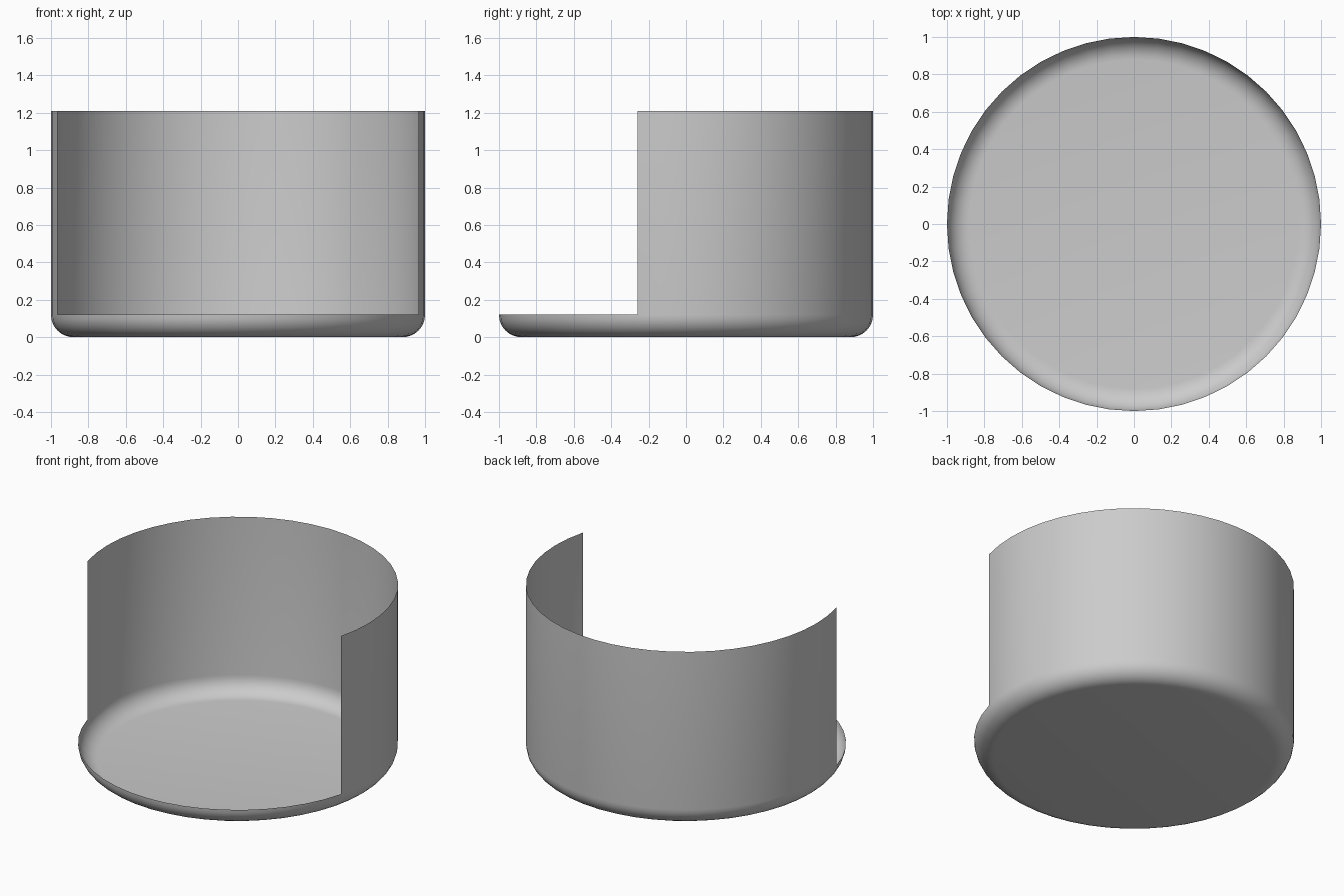
import bpy, bmesh
from math import sin, cos, pi, radians

if "Cube" in bpy.data.objects:
    bpy.data.objects.remove(bpy.data.objects["Cube"])

SEGMENTS = 48          # sides around the full circle
RADIUS = 1.0
FILLET = 0.12          # rounded lower edge
HEIGHT = 1.21
STEPS = 8


def ring(bm, r, z):
    return [bm.verts.new((r * cos(2 * pi * i / SEGMENTS),
                          r * sin(2 * pi * i / SEGMENTS), z))
            for i in range(SEGMENTS)]


def bridge(bm, low, high, spans):
    for i in spans:
        j = (i + 1) % SEGMENTS
        bm.faces.new((low[i % SEGMENTS], low[j], high[j], high[i % SEGMENTS]))


bm = bmesh.new()

# Flat floor and rounded edge
rings = []
for k in range(STEPS + 1):
    a = pi / 2 * k / STEPS
    rings.append(ring(bm, RADIUS - FILLET + FILLET * sin(a), FILLET * (1 - cos(a))))
bm.faces.new(list(reversed(rings[0])))
for low, high in zip(rings, rings[1:]):
    bridge(bm, low, high, range(SEGMENTS))

# Thin wall, open at the front (from -15 to 195 degrees)
top = ring(bm, RADIUS, HEIGHT)
bridge(bm, rings[-1], top, range(-2, 26))
bmesh.ops.delete(bm, geom=[v for v in bm.verts if not v.link_faces], context='VERTS')

mesh = bpy.data.meshes.new("open_front_tub")
bm.to_mesh(mesh)
bm.free()
tub = bpy.data.objects.new("open_front_tub", mesh)
bpy.context.collection.objects.link(tub)

# Smooth shading
bpy.context.view_layer.objects.active = tub
tub.select_set(True)
bpy.ops.object.shade_smooth_by_angle(angle=radians(30))
